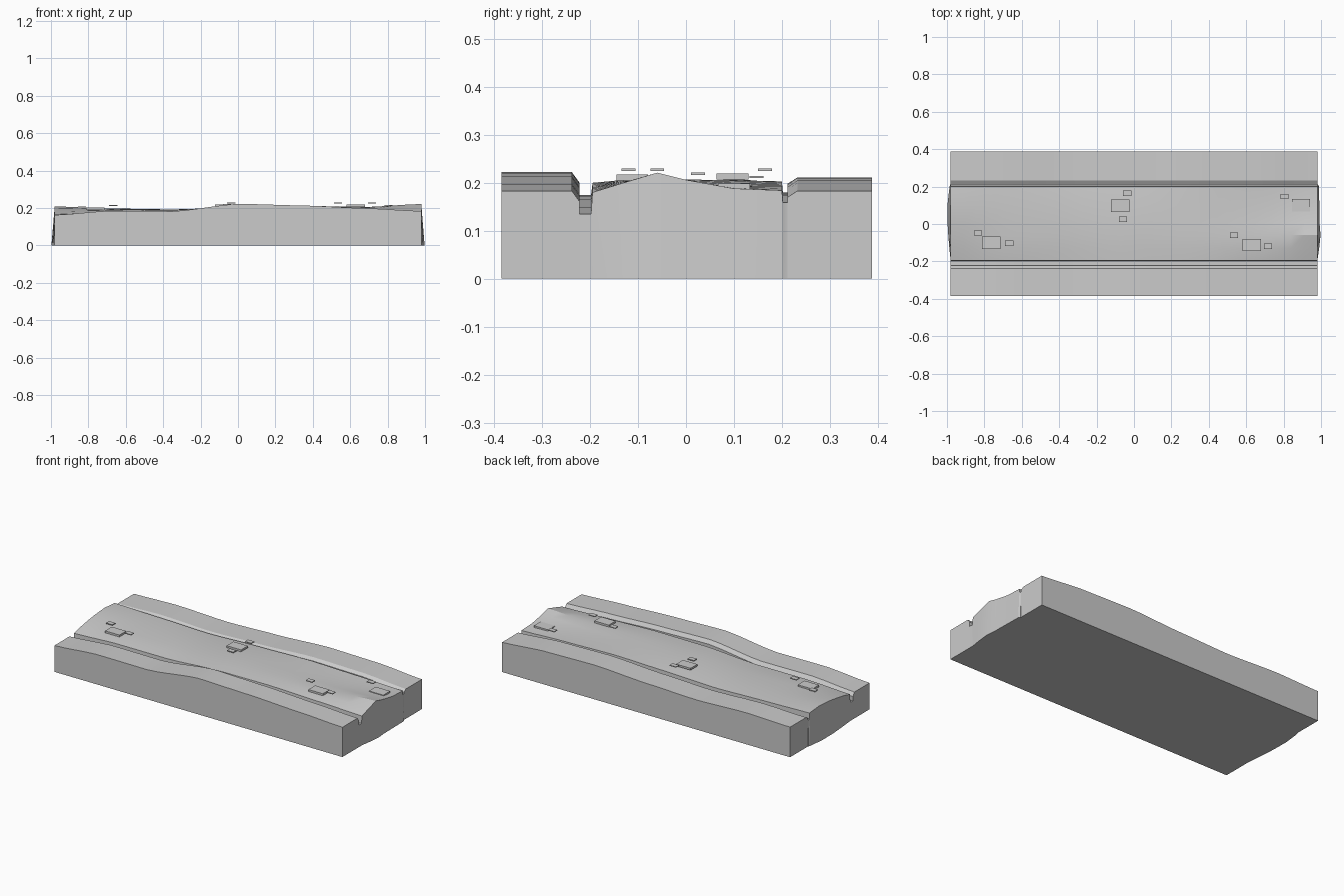
import bpy, bmesh, math

if "Cube" in bpy.data.objects:
    bpy.data.objects.remove(bpy.data.objects["Cube"])

XS = [-1, -0.7, -0.35, 0, 0.35, 0.7, 1]


def curve(vals, x, xs=XS):
    """Smoothly eased interpolation through the stations."""
    x = max(xs[0], min(xs[-1], x))
    for i in range(len(xs) - 1):
        if x <= xs[i + 1]:
            t = (x - xs[i]) / (xs[i + 1] - xs[i])
            t = 0.5 * t + 0.5 * t * t * (3 - 2 * t)
            return vals[i] * (1 - t) + vals[i + 1] * t
    return vals[-1]


def slab(name, ys, height, bulge=None, n=28):
    """Solid strip with a flat base and an undulating top; ys indexes the section."""
    bm = bmesh.new()
    top, bot = [], []
    for i in range(n + 1):
        u = -1 + 2 * i / n
        rt, rb = [], []
        for k, y in enumerate(ys):
            x = 0.98 * u
            xb = x
            if bulge and i in (0, n):
                xb += math.copysign(bulge(y, u), u)
            rt.append(bm.verts.new((x, y, height(u, k))))
            rb.append(bm.verts.new((xb, y, 0)))
        top.append(rt)
        bot.append(rb)
    m = len(ys)
    for i in range(n):
        for k in range(m - 1):
            bm.faces.new((top[i][k], top[i + 1][k], top[i + 1][k + 1], top[i][k + 1]))
            bm.faces.new((bot[i][k], bot[i][k + 1], bot[i + 1][k + 1], bot[i + 1][k]))
        for k in (0, m - 1):
            bm.faces.new((top[i][k], bot[i][k], bot[i + 1][k], top[i + 1][k]))
    for i in (0, n):
        for k in range(m - 1):
            bm.faces.new((top[i][k], top[i][k + 1], bot[i][k + 1], bot[i][k]))
    bmesh.ops.recalc_face_normals(bm, faces=bm.faces)
    me = bpy.data.meshes.new(name)
    bm.to_mesh(me)
    bm.free()
    ob = bpy.data.objects.new(name, me)
    bpy.context.collection.objects.link(ob)
    bpy.context.view_layer.objects.active = ob
    ob.select_set(True)
    bpy.ops.object.shade_smooth_by_angle(angle=math.radians(20))
    ob.select_set(False)


# Side banks, with a chamfered lip beside the channel
FRONT = [0.162, 0.184, 0.182, 0.222, 0.213, 0.198, 0.183]
BACK = [0.185, 0.194, 0.182, 0.193, 0.211, 0.205, 0.183]
slab("front_bank", [-0.385, -0.238, -0.222],
     lambda x, k: curve(FRONT, x) - (0, 0, 0.022)[k])
slab("back_bank", [0.212, 0.232, 0.388],
     lambda x, k: curve(BACK, x) - (0.013, 0, 0)[k])

# Central bed: one height row per lengthwise line
BED_Y = [-0.195, -0.13, -0.06, 0.0, 0.1, 0.2]
BED = [
    [0.165, 0.178, 0.178, 0.198, 0.200, 0.190, 0.180],
    [0.180, 0.188, 0.185, 0.203, 0.206, 0.203, 0.200],
    [0.192, 0.192, 0.190, 0.206, 0.208, 0.205, 0.221],
    [0.200, 0.194, 0.191, 0.206, 0.207, 0.200, 0.206],
    [0.208, 0.197, 0.192, 0.204, 0.205, 0.193, 0.188],
    [0.200, 0.193, 0.184, 0.195, 0.203, 0.195, 0.184],
]


def bed_height(x, k):
    # Drain grooves run along both edges
    if k < 2:
        return curve(FRONT, x) - 0.048
    if k > 7:
        return curve(BACK, x) - 0.024 - 0.012 * (1 - abs(x))
    return curve(BED[k - 2], x)


def end_bulge(y, x):
    if x < 0:
        return curve([0, 0.012, 0.02, 0.012, 0], y, [-0.2, -0.08, 0.06, 0.18, 0.22])
    return curve([0, 0.018, 0.008, 0.018, 0], y, [-0.2, -0.07, 0.06, 0.18, 0.22])


slab("channel_bed", [-0.222, -0.198] + BED_Y + [0.202, 0.212], bed_height, end_bulge)


# Stepping plates with small floating chips
def plate(name, x, y, z, sx, sy, sz):
    bpy.ops.mesh.primitive_cube_add(size=1, location=(x, y, z))
    ob = bpy.context.object
    ob.name = name
    ob.scale = (sx, sy, sz)


for x, y, z in [(-0.763, -0.1, 0.195), (-0.073, 0.097, 0.213),
                (0.63, -0.112, 0.211), (0.893, 0.1, 0.192)]:
    plate("plate", x, y, z, 0.098, 0.066, 0.012)
for x, y, z in [(-0.833, -0.048, 0.209), (-0.667, -0.104, 0.214),
                (-0.036, 0.165, 0.227), (-0.06, 0.025, 0.219),
                (0.535, -0.06, 0.227), (0.717, -0.12, 0.227),
                (0.805, 0.147, 0.212)]:
    plate("chip", x, y, z, 0.043, 0.029, 0.005)
